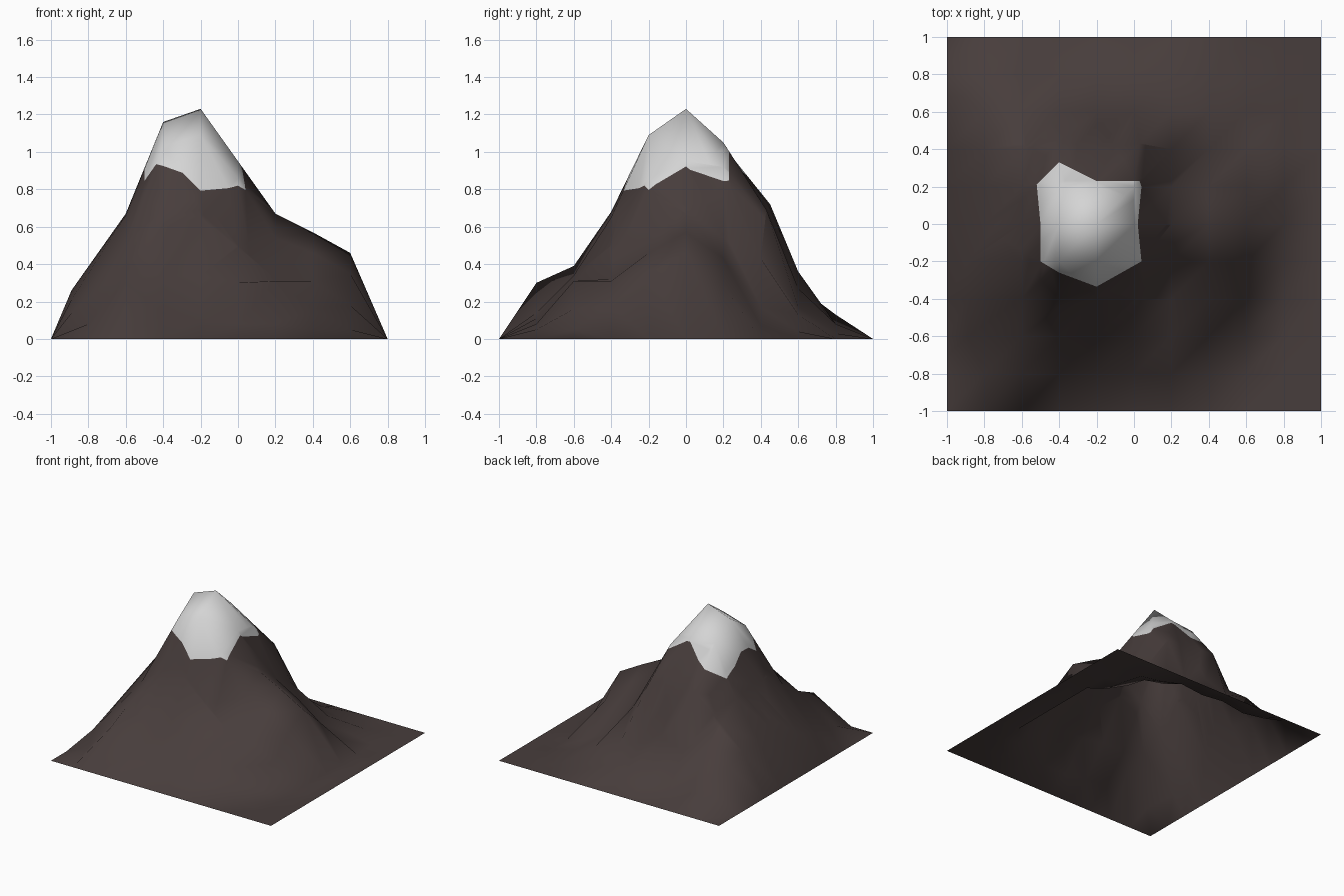
import bpy
import bmesh
from mathutils import Vector

default = bpy.data.objects.get("Cube")
if default:
    bpy.data.objects.remove(default, do_unlink=True)


def make_material(name, color):
    """One flat colour, shown in the viewport and in a render."""
    mat = bpy.data.materials.new(name)
    mat.use_nodes = True
    mat.diffuse_color = color
    shader = mat.node_tree.nodes["Principled BSDF"]
    shader.inputs["Base Color"].default_value = color
    shader.inputs["Roughness"].default_value = 0.9
    return mat


def inside(point, outline):
    """Even-odd test of a point against an outline seen from above."""
    result = False
    for a, b in zip(outline, outline[1:] + outline[:1]):
        if (a.y > point.y) != (b.y > point.y):
            crossing = a.x + (point.y - a.y) * (b.x - a.x) / (b.y - a.y)
            if point.x < crossing:
                result = not result
    return result


# Cross-sections of the mountain from front to back, heights in hundredths
CELL = 0.2
SECTIONS = [
    (8, 30, 14, 11, 8, 8, 5, 0),
    (14, 39, 33, 34, 30, 31, 16, 5),
    (21, 52, 68, 65, 50, 32, 31, 18),
    (26, 66, 103, 109, 86, 54, 46, 35),
    (35, 67, 116, 123, 95, 67, 57, 46),
    (34, 63, 103, 105, 92, 54, 43, 29),
    (32, 50, 72, 74, 69, 43, 17, 7),
    (28, 35, 30, 36, 27, 17, 13, 4),
    (13, 8, 5, 8, 6, 8, 3, 0),
]

# Sideways bulges on the flank and the back ridges, by column and row
BULGES = {(0, row): Vector((-.09, 0, 0)) for row in (1, 2, 3)}
BULGES[2, 6] = Vector((0, .05, 0))
BULGES[4, 6] = Vector((.03, .03, 0))

# Jagged lower edge of the snow, seen from above
SNOW_EDGE = [Vector((x, y, 0)) for x, y in (
    (-.52, .21), (-.4, .33), (-.2, .23), (.02, .23), (.04, .2), (.02, 0),
    (.04, -.2), (-.2, -.335), (-.4, -.26), (-.5, -.2), (-.5, 0))]

# Ground sheet, every square split along the same diagonal
bm = bmesh.new()
bmesh.ops.create_grid(bm, x_segments=10, y_segments=10, size=1)
for face in bm.faces[:]:
    corners = sorted(face.verts, key=lambda v: v.co.x + v.co.y)
    bmesh.utils.face_split(face, corners[0], corners[-1])

# Raise the mountain, leaving the border flat
for vert in bm.verts:
    column = round((vert.co.x + 1) / CELL) - 1
    row = round((vert.co.y + 1) / CELL) - 1
    if 0 <= row < len(SECTIONS) and 0 <= column < len(SECTIONS[row]):
        vert.co.z = SECTIONS[row][column] / 100
        vert.co += BULGES.get((column, row), Vector())

# Cut the snow edge into the slopes, one side at a time
for start, end in zip(SNOW_EDGE, SNOW_EDGE[1:] + SNOW_EDGE[:1]):
    middle = (start + end) / 2
    faces = [f for f in bm.faces
             if (f.calc_center_median().xy - middle.xy).length < 0.35]
    edges = {e for f in faces for e in f.edges}
    verts = {v for f in faces for v in f.verts}
    normal = (end - start).cross(Vector((0, 0, 1)))
    bmesh.ops.bisect_plane(bm, geom=list(verts) + list(edges) + faces,
                           dist=0.0005, plane_co=start, plane_no=normal)

# Snow inside the edge, rock everywhere else
for face in bm.faces:
    face.smooth = True
    face.material_index = int(inside(face.calc_center_median(), SNOW_EDGE))

mesh = bpy.data.meshes.new("mountain")
bm.to_mesh(mesh)
bm.free()
mesh.materials.append(make_material("dark brown rock", (0.064, 0.047, 0.045, 1)))
mesh.materials.append(make_material("white snow", (0.66, 0.66, 0.66, 1)))
mountain = bpy.data.objects.new("mountain", mesh)
bpy.context.collection.objects.link(mountain)
